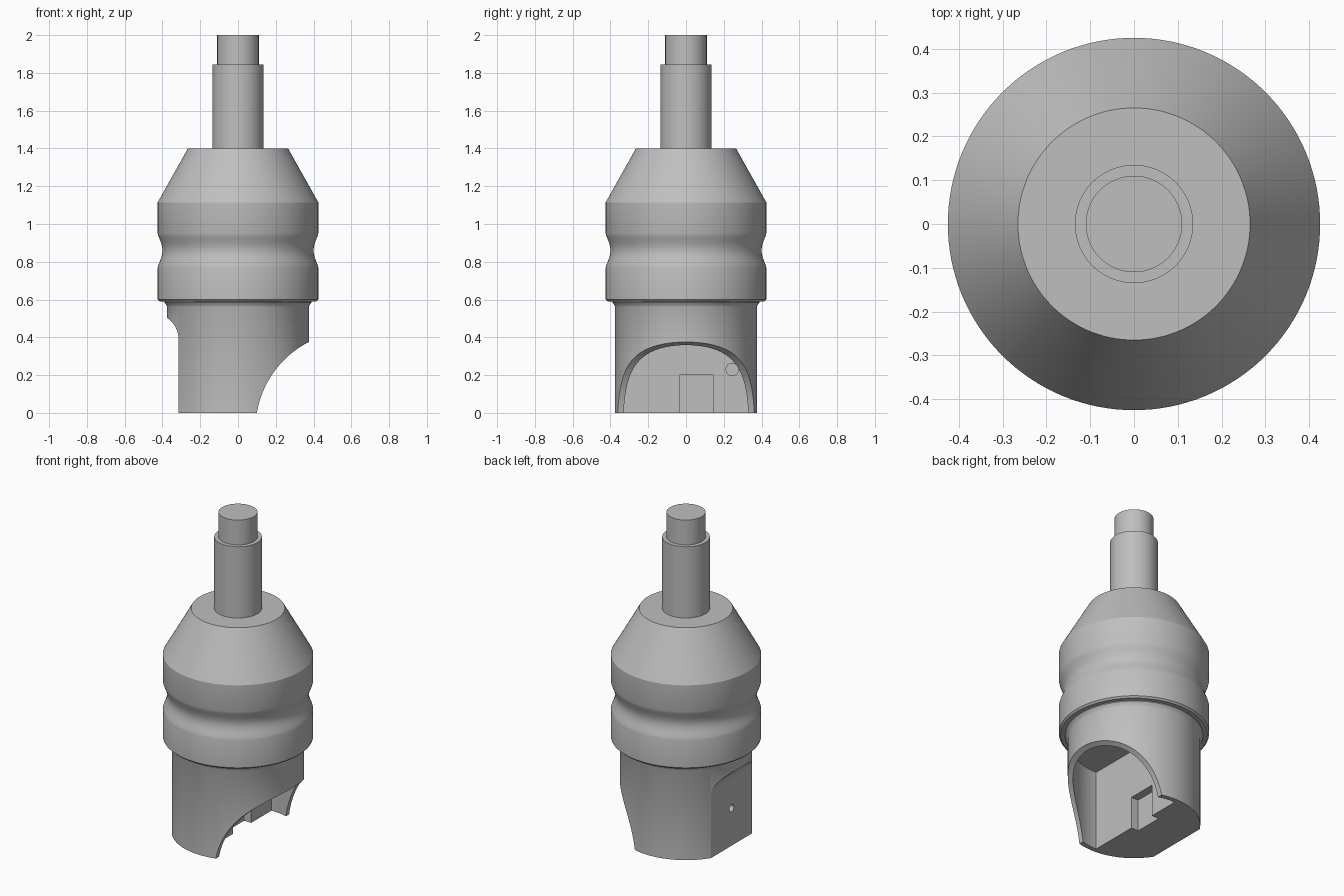
import bpy, bmesh, math
from mathutils import Vector, Matrix

old = bpy.data.objects.get("Cube")
if old:
    bpy.data.objects.remove(old, do_unlink=True)

# One plain metal colour
metal = bpy.data.materials.new("grey_metal")
metal.use_nodes = True
grey = (0.52, 0.52, 0.52, 1)
metal.diffuse_color = grey
metal.node_tree.nodes["Principled BSDF"].inputs["Base Color"].default_value = grey


def make_object(name, bm):
    bmesh.ops.recalc_face_normals(bm, faces=bm.faces)
    mesh = bpy.data.meshes.new(name)
    bm.to_mesh(mesh)
    bm.free()
    mesh.materials.append(metal)
    obj = bpy.data.objects.new(name, mesh)
    bpy.context.collection.objects.link(obj)
    return obj


def revolve(name, profile, steps=128):
    """Turn a closed (radius, height) profile around z."""
    bm = bmesh.new()
    verts = [bm.verts.new((r, 0, z)) for r, z in profile]
    edges = [bm.edges.new(pair) for pair in zip(verts, verts[1:])]
    bmesh.ops.spin(bm, geom=verts + edges, cent=(0, 0, 0), axis=(0, 0, 1),
                   angle=math.tau, steps=steps, use_duplicate=False)
    bmesh.ops.remove_doubles(bm, verts=bm.verts, dist=1e-5)
    return make_object(name, bm)


def prism(name, points, offset):
    """Extrude a flat outline along an offset."""
    bm = bmesh.new()
    face = bm.faces.new([bm.verts.new(p) for p in points])
    grown = bmesh.ops.extrude_face_region(bm, geom=[face], use_keep_orig=True)
    moved = [v for v in grown["geom"] if isinstance(v, bmesh.types.BMVert)]
    bmesh.ops.translate(bm, verts=moved, vec=Vector(offset))
    return make_object(name, bm)


def box(name, low, high):
    x, y, z = low
    X, Y, Z = high
    return prism(name, [(x, y, z), (X, y, z), (X, Y, z), (x, Y, z)], (0, 0, Z - z))


def rod(name, centre, axis, radius, depth, segments):
    bm = bmesh.new()
    turn = Vector((0, 0, 1)).rotation_difference(Vector(axis)).to_matrix().to_4x4()
    bmesh.ops.create_cone(bm, cap_ends=True, segments=segments, radius1=radius,
                          radius2=radius, depth=depth,
                          matrix=Matrix.Translation(centre) @ turn)
    return make_object(name, bm)


def cut(target, cutter):
    mod = target.modifiers.new("cut", 'BOOLEAN')
    mod.operation = 'DIFFERENCE'
    mod.solver = 'EXACT'
    mod.object = cutter
    bpy.context.view_layer.objects.active = target
    bpy.ops.object.modifier_apply(modifier=mod.name)
    bpy.data.objects.remove(cutter, do_unlink=True)


# Lower body with a small flare under the sleeve
body = revolve("lower_body", [(0, 0), (0.375, 0), (0.375, 0.56), (0.38, 0.572),
                              (0.39, 0.585), (0.39, 0.65), (0, 0.65)])

# Half-round pocket open to the bottom
wall_x, inner = -0.01, 0.345
limit = math.acos(wall_x / inner)
arc = [-limit + 2 * limit * i / 64 for i in range(65)]
cut(body, prism("pocket_cutter",
                [(inner * math.cos(a), inner * math.sin(a), -0.1) for a in arc],
                (0, 0, 0.6)))

# Curved scoop on one side, notch and hole in the pocket wall
cut(body, rod("scoop_cutter", (0.61, 0, -0.085), (0, 1, 0), 0.517, 1.2, 160))
cut(body, box("notch_cutter", (-0.06, -0.035, -0.1), (0.05, 0.145, 0.2)))
cut(body, rod("wall_hole_cutter", (-0.02, 0.245, 0.23), (1, 0, 0), 0.033, 0.12, 32))

# Flat on the other side, ending in a concave curve
sweep = [math.pi / 2 * i / 24 for i in range(25)]
outline = [(-0.45, -0.5, -0.1), (-0.315, -0.5, -0.1)]
outline += [(-0.45 + 0.135 * math.cos(a), -0.5, 0.39 + 0.135 * math.sin(a))
            for a in sweep]
cut(body, prism("flat_cutter", outline, (0, 1, 0)))
cut(body, rod("flat_hole_cutter", (-0.31, 0, 0.235), (1, 0, 0), 0.023, 0.16, 32))

# Sleeve with a rounded waist groove and a conical shoulder
groove = [(0.425 - 0.025 * math.sin(math.pi * i / 14) ** 1.3, 0.77 + 0.18 * i / 14)
          for i in range(15)]
sleeve = revolve("sleeve", [(0, 0.59), (0.415, 0.59), (0.425, 0.6)] + groove +
                 [(0.425, 1.115), (0.265, 1.4), (0, 1.4)])

# Stepped shaft
shaft = revolve("shaft", [(0, 1.38), (0.135, 1.38), (0.135, 1.845),
                          (0.11, 1.845), (0.11, 2), (0, 2)], 96)

# Smooth round faces, keep the edges crisp
bpy.ops.object.select_all(action='DESELECT')
for part in (body, sleeve, shaft):
    part.select_set(True)
bpy.context.view_layer.objects.active = body
bpy.ops.object.shade_smooth_by_angle(angle=math.radians(28))
